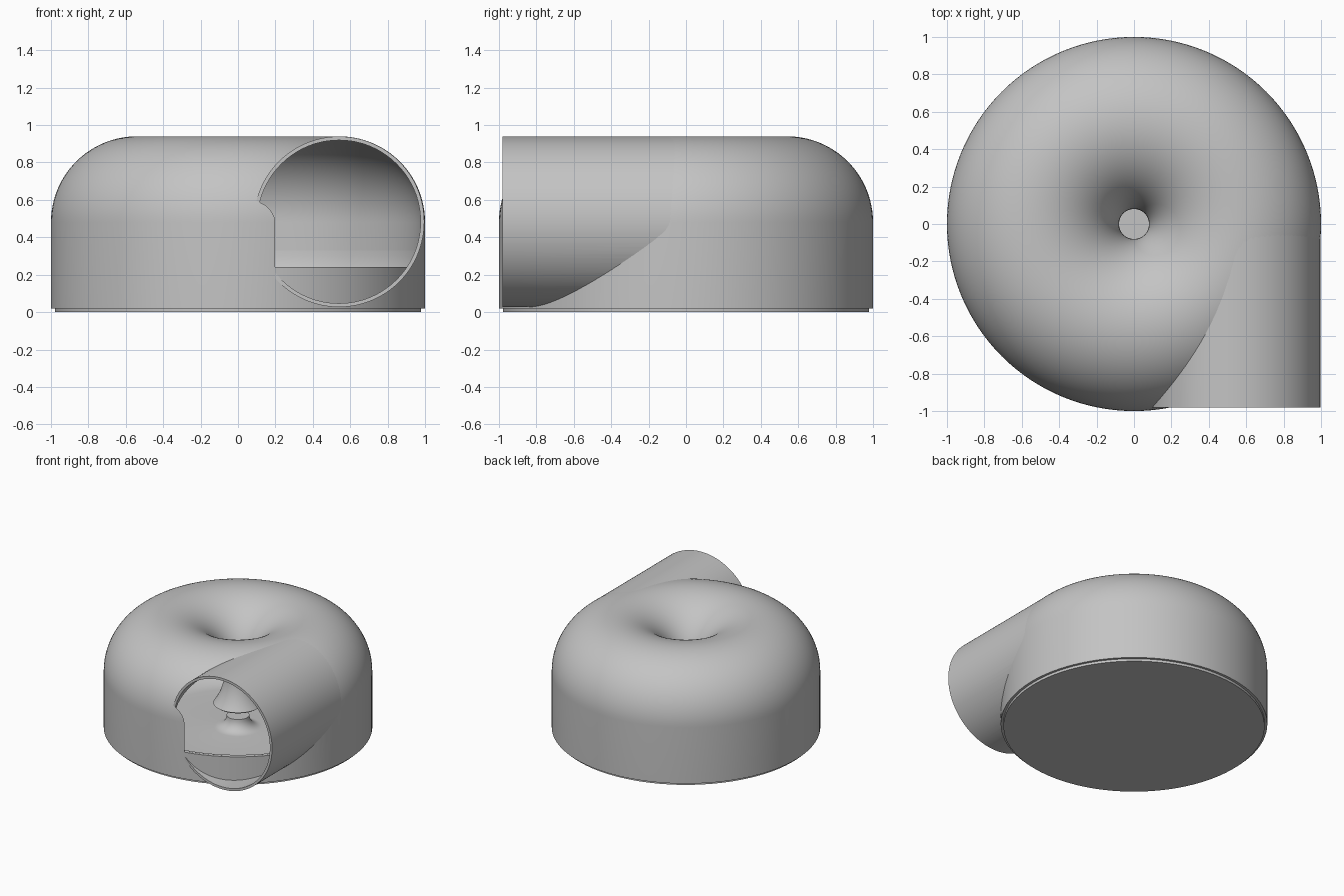
import bpy, bmesh
from math import sin, cos, pi, radians
from mathutils import Matrix

if "Cube" in bpy.data.objects:
    bpy.data.objects.remove(bpy.data.objects["Cube"])

RING, MINOR, WALL = 0.54, 0.46, 0.02   # ring radius, section radius, thickness
MID = 0.48                             # height of the section centre
PIPE_R, PIPE_LEN = 0.456, 0.98
SILL = 0.24                            # lower edge of the outlet opening

grey = bpy.data.materials.new("plain grey")
grey.use_nodes = True
grey.diffuse_color = (0.55, 0.55, 0.55, 1)
grey.node_tree.nodes["Principled BSDF"].inputs["Base Color"].default_value = (0.55, 0.55, 0.55, 1)


def arc(cx, cz, r, start, end, steps):
    angles = [radians(start + (end - start) * i / steps) for i in range(steps + 1)]
    return [(cx + r * cos(a), cz + r * sin(a)) for a in angles]


def lathe(name, points, closed, matrix=None, floor=None):
    """Spin a radius/height profile into a solid, optionally trimmed below a height."""
    bm = bmesh.new()
    verts = [bm.verts.new((r, 0, z)) for r, z in points]
    pairs = list(zip(verts, verts[1:])) + ([(verts[-1], verts[0])] if closed else [])
    edges = [bm.edges.new(p) for p in pairs]
    bmesh.ops.spin(bm, geom=verts + edges, cent=(0, 0, 0), axis=(0, 0, 1),
                   angle=2 * pi, steps=128, use_merge=False)
    bmesh.ops.remove_doubles(bm, verts=bm.verts, dist=1e-5)
    if matrix:
        bm.transform(matrix)
    if floor is not None:
        cut = bmesh.ops.bisect_plane(bm, geom=bm.verts[:] + bm.edges[:] + bm.faces[:],
                                     plane_co=(0, 0, floor), plane_no=(0, 0, 1), clear_inner=True)
        rim = [e for e in cut["geom_cut"] if isinstance(e, bmesh.types.BMEdge)]
        bmesh.ops.contextual_create(bm, geom=rim)
    bmesh.ops.recalc_face_normals(bm, faces=bm.faces)
    mesh = bpy.data.meshes.new(name)
    bm.to_mesh(mesh)
    bm.free()
    mesh.materials.append(grey)
    obj = bpy.data.objects.new(name, mesh)
    bpy.context.collection.objects.link(obj)
    return obj


def subtract(obj, cutter):
    mod = obj.modifiers.new("cut", "BOOLEAN")
    mod.operation, mod.solver, mod.object = "DIFFERENCE", "EXACT", cutter
    bpy.context.view_layer.update()
    graph = bpy.context.evaluated_depsgraph_get()
    mesh = bpy.data.meshes.new_from_object(obj.evaluated_get(graph))
    obj.modifiers.clear()
    obj.data = mesh


# Ring-shaped housing with a funnel in the middle that flares again below its throat
lip = 180 + 36
outer = arc(RING, MID, MINOR, 0, lip, 56)
inner = arc(RING, MID, MINOR - WALL, lip, 0, 56)
housing = lathe("housing", [(1, 0.02)] + outer + inner + [(1 - WALL, 0.02)], True)

# Base plate with a rounded bowl and a small central hub
bowl = arc(0.668, 0.33, 0.31, 0, -90, 16)
hub = arc(0.18, 0.12, 0.095, -90, -180, 8)
base = lathe("base", [(0, 0), (0.979, 0), (0.979, 0.33)] + bowl + hub + [(0, 0.12)], False)

# Straight outlet pipe, tangent to the ring
lay = Matrix.Translation((RING, 0, MID + 0.003)) @ Matrix.Rotation(pi / 2, 4, "X")
bore = PIPE_R - WALL
pipe = lathe("outlet_pipe", [(PIPE_R, 0), (PIPE_R, PIPE_LEN), (bore, PIPE_LEN), (bore, 0)], True, lay)

# Helpers: the space inside the housing and the bore of the pipe
chamber = lathe("chamber_cutter", arc(RING, MID, MINOR - WALL, 0, 180, 48)
                + [(RING - MINOR + WALL, 0.01), (1 - WALL, 0.01)], True)
bore_cutter = lathe("bore_cutter", [(0, 0.01), (bore, 0.01), (bore, PIPE_LEN), (0, PIPE_LEN)],
                    False, lay, SILL)

subtract(pipe, chamber)
subtract(housing, bore_cutter)
subtract(base, bore_cutter)
for helper in (chamber, bore_cutter):
    bpy.data.objects.remove(helper)

# Smooth shading with sharp rims
bpy.ops.object.select_all(action="DESELECT")
for part in (housing, base, pipe):
    part.select_set(True)
bpy.context.view_layer.objects.active = housing
bpy.ops.object.shade_smooth_by_angle(angle=radians(30))
